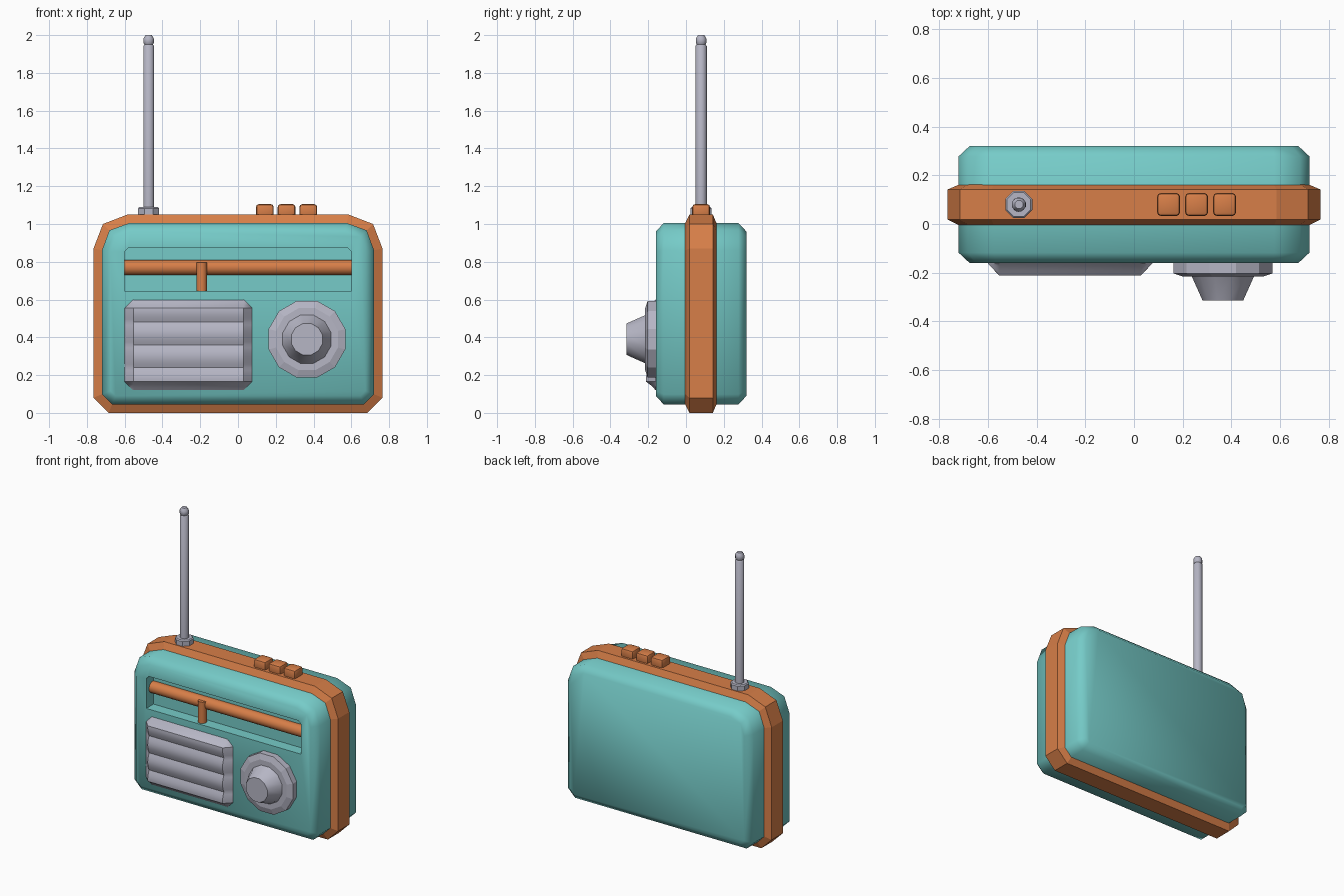
import bpy, bmesh, math

if "Cube" in bpy.data.objects:
    bpy.data.objects.remove(bpy.data.objects["Cube"])


def material(name, rgb):
    m = bpy.data.materials.new(name)
    m.diffuse_color = (*rgb, 1)
    m.use_nodes = True
    m.node_tree.nodes["Principled BSDF"].inputs["Base Color"].default_value = m.diffuse_color
    return m


TEAL = material("teal", (0.18, 0.60, 0.58))
ORANGE = material("orange", (0.68, 0.21, 0.065))
GREY = material("grey", (0.47, 0.47, 0.56))


def finish(name, bm, mat, angle=None):
    bmesh.ops.recalc_face_normals(bm, faces=bm.faces)
    me = bpy.data.meshes.new(name)
    bm.to_mesh(me)
    bm.free()
    me.materials.append(mat)
    ob = bpy.data.objects.new(name, me)
    bpy.context.collection.objects.link(ob)
    if angle:
        smooth(ob, angle)
    return ob


def smooth(ob, angle):
    bpy.ops.object.select_all(action='DESELECT')
    ob.select_set(True)
    bpy.context.view_layer.objects.active = ob
    bpy.ops.object.shade_smooth_by_angle(angle=math.radians(angle))


def loft(name, rings, mat, angle=None):
    """Skin equal-length closed rings and cap both ends."""
    bm = bmesh.new()
    vs = [[bm.verts.new(p) for p in r] for r in rings]
    n = len(rings[0])
    for a, b in zip(vs, vs[1:]):
        for i in range(n):
            j = (i + 1) % n
            bm.faces.new((a[i], a[j], b[j], b[i]))
    bm.faces.new(vs[0])
    bm.faces.new(vs[-1])
    return finish(name, bm, mat, angle)


def lathe(name, centre, axis, profile, sides, mat, angle=None):
    """Turn (radius, position along axis) pairs around an axis."""
    rings = []
    for r, h in profile:
        ring = []
        for i in range(sides):
            t = 2 * math.pi * (i + 0.5) / sides
            u, v = r * math.cos(t), r * math.sin(t)
            p = {'x': (h, u, v), 'y': (u, h, v), 'z': (u, v, h)}[axis]
            ring.append([a + b for a, b in zip(centre, p)])
        rings.append(ring)
    return loft(name, rings, mat, angle)


def box(name, lo, hi, mat, bevel=0):
    bm = bmesh.new()
    bmesh.ops.create_cube(bm, size=1)
    for v in bm.verts:
        v.co = [(a + b) / 2 + c * (b - a) for a, b, c in zip(lo, hi, v.co)]
    if bevel:
        bmesh.ops.bevel(bm, geom=bm.edges[:], offset=bevel, segments=2,
                        profile=0.5, affect='EDGES')
    return finish(name, bm, mat, 40 if bevel else None)


def outline(d, y):
    """Case outline, inset by d, at depth y."""
    w, top = 0.765 - d, 1.05 - d
    c, a, b = 0.08 - 0.586 * d, 0.18 - 0.8 * d, 0.05 - 0.25 * d
    half = [(w - c, d), (w, d + c), (w, top - a), (w - b, top - b), (w - a, top)]
    pts = half + [(-x, z) for x, z in reversed(half)]
    return [(x, y, z) for x, z in pts]


# Case with a dial window cut into the front
case = loft("case", [outline(0.09, -0.16), outline(0.045, -0.118),
                     outline(0.045, 0.278), outline(0.09, 0.32)], TEAL)
win = [(-0.6, 0.645), (0.6, 0.645), (0.6, 0.855), (0.58, 0.875),
       (-0.58, 0.875), (-0.6, 0.855)]
cutter = loft("window_cutter", [[(x, y, z) for x, z in win] for y in (-0.3, -0.08)], TEAL)
mod = case.modifiers.new("window", 'BOOLEAN')
mod.operation, mod.solver, mod.object = 'DIFFERENCE', 'EXACT', cutter
bpy.context.view_layer.objects.active = case
bpy.ops.object.modifier_apply(modifier="window")
bpy.data.objects.remove(cutter)
smooth(case, 60)

# Band around the middle of the case
loft("band", [outline(0.047, -0.005), outline(0, 0.018),
              outline(0, 0.142), outline(0.047, 0.162)], ORANGE)

# Tuning bar and its pointer
lathe("tuning_bar", (0, -0.09, 0.77), 'x', [(0.041, -0.6), (0.041, 0.6)], 12, ORANGE, 40)
lathe("tuning_pointer", (-0.192, -0.12, 0), 'z', [(0.029, 0.646), (0.029, 0.795)], 10, ORANGE, 40)

# Speaker grille with four soft ridges
bm = bmesh.new()
rows = []
z0, z1, x0, x1 = 0.12, 0.6, -0.6, 0.075
for i in range(33):
    t = i / 32
    z = z0 + t * (z1 - z0)
    edge = min(z - z0, z1 - z)
    cut = max(0, 0.045 - edge)
    wave = abs(math.sin(4 * math.pi * t))
    ramp = min(1, edge / 0.045)
    y = -0.158 - 0.054 * ramp * (0.72 + 0.28 * wave)
    rows.append([bm.verts.new(p) for p in (
        (x0 + cut, -0.15, z), (x0 + cut, -0.162, z), (x0 + 0.047, y, z),
        (x1 - 0.047, y, z), (x1 - cut, -0.162, z), (x1 - cut, -0.15, z))])
for a, b in zip(rows, rows[1:]):
    for k in range(6):
        j = (k + 1) % 6
        bm.faces.new((a[k], a[j], b[j], b[k]))
bm.faces.new(rows[0])
bm.faces.new(rows[-1])
finish("speaker_grille", bm, GREY, 35)

# Tuning knob: round plate and tapered grip
lathe("knob_plate", (0.365, 0, 0.39), 'y',
      [(0.21, -0.15), (0.21, -0.203), (0.17, -0.216)], 12, GREY)
lathe("knob_grip", (0.365, 0, 0.39), 'y',
      [(0.14, -0.205), (0.13, -0.22), (0.086, -0.315)], 12, GREY, 35)

# Push buttons on top
for i in range(3):
    x = 0.142 + 0.115 * i
    box(f"button_{i + 1}", (x - 0.047, 0.033, 1.03), (x + 0.047, 0.127, 1.105), ORANGE, 0.015)

# Aerial: foot, rod and ball tip
lathe("aerial_foot", (-0.473, 0.08, 0), 'z',
      [(0.06, 1.04), (0.06, 1.083), (0.053, 1.09)], 8, GREY)
lathe("aerial_rod", (-0.473, 0.08, 0), 'z',
      [(0.03, 1.08), (0.03, 1.942), (0.024, 1.95)], 10, GREY, 40)
lathe("aerial_tip", (-0.473, 0.08, 0), 'z',
      [(0.018, 1.942), (0.03, 1.958), (0.03, 1.982), (0.018, 2.0)], 8, GREY, 50)
